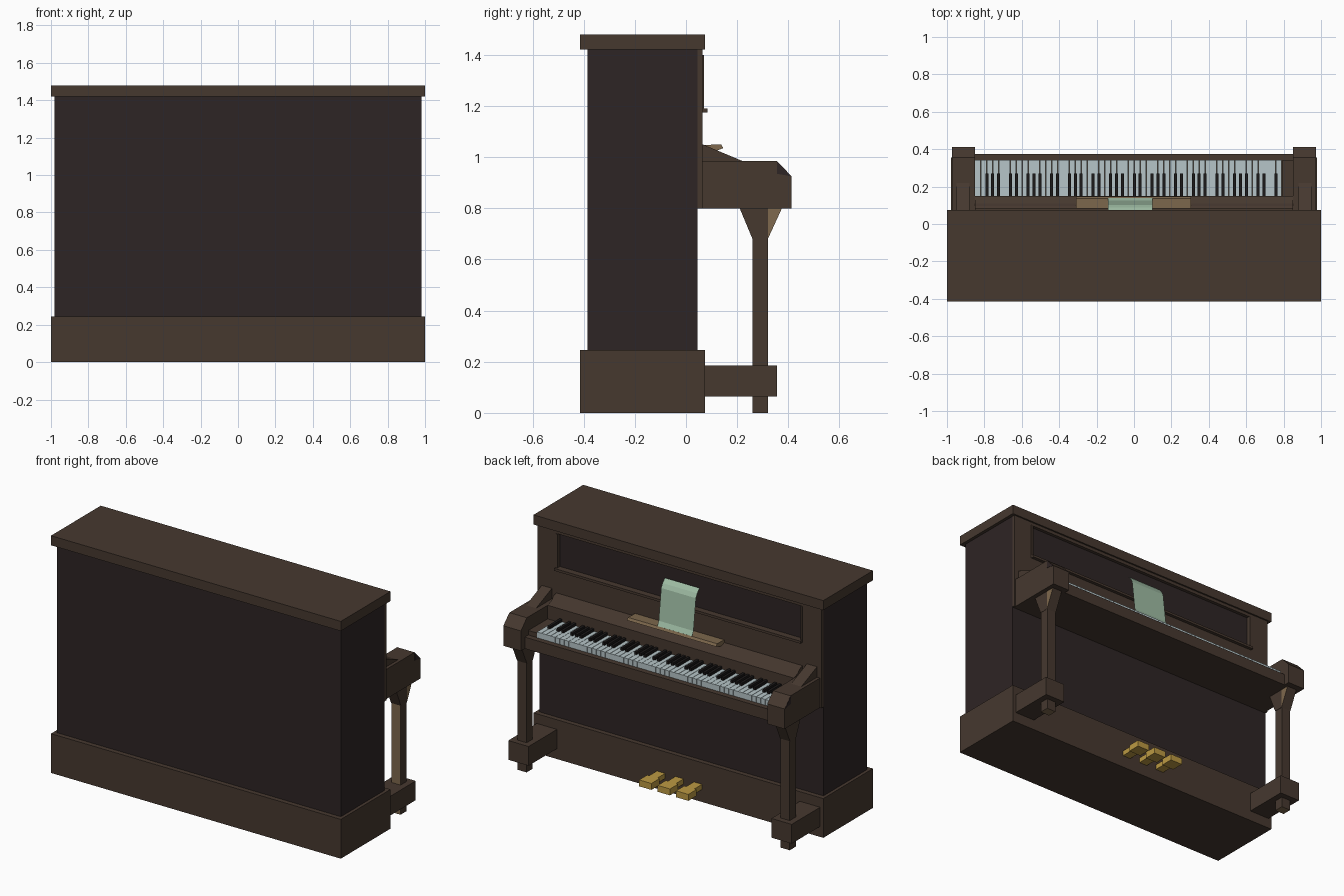
import bpy, bmesh
from mathutils import Vector

if "Cube" in bpy.data.objects:
    bpy.data.objects.remove(bpy.data.objects["Cube"])


def material(name, rgb):
    m = bpy.data.materials.new(name)
    m.diffuse_color = (*rgb, 1)
    m.use_nodes = True
    m.node_tree.nodes["Principled BSDF"].inputs["Base Color"].default_value = m.diffuse_color
    return m


BROWN = material("brown wood", (0.061, 0.0395, 0.028))
DARK = material("dark panel wood", (0.027, 0.018, 0.018))
TAN = material("tan wood", (0.21, 0.14, 0.075))
GREEN = material("pale green paper", (0.35, 0.51, 0.375))
IVORY = material("ivory grey", (0.47, 0.56, 0.58))
BLACK = material("key black", (0.011, 0.009, 0.009))
GOLD = material("pedal gold", (0.50, 0.32, 0.055))


def finish(name, bm, *mats):
    me = bpy.data.meshes.new(name)
    bm.to_mesh(me)
    bm.free()
    for m in mats:
        me.materials.append(m)
    ob = bpy.data.objects.new(name, me)
    bpy.context.collection.objects.link(ob)
    return ob


def add_box(bm, x0, x1, y0, y1, z0, z1):
    vs = bmesh.ops.create_cube(bm, size=1)["verts"]
    for v in vs:
        v.co = Vector((x0 if v.co.x < 0 else x1,
                       y0 if v.co.y < 0 else y1,
                       z0 if v.co.z < 0 else z1))
    return vs


def boxes(name, dims, mat):
    bm = bmesh.new()
    for d in dims:
        add_box(bm, *d)
    return finish(name, bm, mat)


def add_prism(bm, profile, x0, x1):
    """Closed (y, z) profile extruded along x."""
    face = bm.faces.new([bm.verts.new((x0, y, z)) for y, z in profile])
    out = bmesh.ops.extrude_face_region(bm, geom=[face])["geom"]
    for v in out:
        if isinstance(v, bmesh.types.BMVert):
            v.co.x = x1
    bmesh.ops.recalc_face_normals(bm, faces=bm.faces)


def prism(name, profile, x0, x1, mat):
    bm = bmesh.new()
    add_prism(bm, profile, x0, x1)
    return finish(name, bm, mat)


# Case
boxes("base_plinth", [(-1, 1, -0.415, 0.075, 0, 0.245)], BROWN)
boxes("case_body", [(-0.98, 0.98, -0.385, 0.045, 0.245, 1.42)], DARK)
boxes("top_lid", [(-1, 1, -0.415, 0.075, 1.42, 1.48)], BROWN)

# Upper frame around the recessed panel
boxes("upper_frame", [
    (-0.98, -0.85, 0.045, 0.065, 0.80, 1.42),
    (0.85, 0.98, 0.045, 0.065, 0.80, 1.42),
    (-0.85, 0.85, 0.045, 0.065, 0.80, 1.175),
    (-0.85, 0.85, 0.045, 0.065, 1.40, 1.42)], BROWN)
boxes("panel_trim", [
    (-0.85, 0.85, 0.045, 0.085, 1.175, 1.19),
    (-0.85, -0.838, 0.045, 0.07, 1.19, 1.40),
    (0.838, 0.85, 0.045, 0.07, 1.19, 1.40)], BROWN)

# Keyboard housing
prism("fallboard", [(0.065, 0.80), (0.15, 0.80), (0.15, 0.985), (0.11, 1.0),
                    (0.095, 1.02), (0.065, 1.03)], -0.85, 0.85, BROWN)
boxes("keybed", [(-0.85, 0.85, 0.15, 0.34, 0.80, 0.87)], BROWN)
boxes("key_rail", [(-0.85, 0.85, 0.34, 0.375, 0.80, 0.872)], BROWN)
boxes("key_block", [(0.79, 0.85, 0.15, 0.34, 0.87, 0.90)], BROWN)

# Keys: 52 white, with black keys grouped in threes and twos
N, X0 = 52, -0.85
W = 1.64 / N
boxes("white_keys", [(X0 + i * W + 0.001, X0 + (i + 1) * W - 0.001,
                      0.15, 0.342, 0.865, 0.908) for i in range(N)], IVORY)
boxes("black_keys", [(X0 + i * W - 0.008, X0 + i * W + 0.008,
                      0.15, 0.27, 0.90, 0.925)
                     for i in range(1, N) if i % 7 in (0, 2, 3, 4, 6)], BLACK)

# Music shelf and curved sheet
prism("music_shelf", [(0.065, 1.047), (0.137, 1.05), (0.146, 1.035),
                      (0.11, 1.022), (0.065, 1.015)], -0.31, 0.305, TAN)
bm = bmesh.new()
rows = [[bm.verts.new((x, y, z)) for x in (0.10, -0.14)] for y, z in
        [(0.14, 1.052), (0.126, 1.08), (0.105, 1.25), (0.102, 1.275),
         (0.088, 1.30), (0.066, 1.325)]]
for a, b in zip(rows, rows[1:]):
    bm.faces.new((a[0], a[1], b[1], b[0]))
finish("music_sheet", bm, GREEN)

# Arms, shoulders and dark arm corners
for side, s in (("left", -1), ("right", 1)):
    prism(side + "_arm", [(0.045, 0.80), (0.413, 0.80), (0.413, 0.925),
                          (0.355, 0.985), (0.045, 0.985)],
          s * 0.85, s * 0.97, BROWN)
    prism(side + "_shoulder", [(0.065, 0.985), (0.22, 0.985), (0.065, 1.05)],
          s * 0.88, s * 0.95, BROWN)
    prism(side + "_arm_corner", [(0.355, 0.983), (0.355, 0.935), (0.411, 0.925)],
          s * 0.969, s * 0.972, DARK)

    # Leg: shaft, flared top with tan inner faces, and foot block
    cx = s * 0.908
    bm = bmesh.new()
    add_box(bm, cx - 0.032, cx + 0.032, 0.26, 0.32, 0, 0.70)
    add_prism(bm, [(0.26, 0.68), (0.32, 0.68), (0.32, 0.80), (0.21, 0.80)],
              cx - 0.034, cx + 0.034)
    add_prism(bm, [(0.32, 0.68), (0.375, 0.80), (0.32, 0.80)],
              cx - 0.034, cx + 0.034)
    for f in bm.faces:
        c = f.calc_center_median()
        wedge = c.y > 0.325 and f.normal.x > 0.5
        if wedge or f.normal.y < -0.95 or (f.normal.z < -0.9 and c.z < 0.01):
            f.material_index = 1
    finish(side + "_leg", bm, BROWN, TAN)
    boxes(side + "_foot", [(cx - 0.07, cx + 0.07, 0.075, 0.355, 0.065, 0.185)], BROWN)

# Pedals
for name, x in (("left", -0.135), ("middle", -0.008), ("right", 0.12)):
    boxes(name + "_pedal", [
        (x - 0.028, x + 0.028, 0.07, 0.15, 0.078, 0.11),
        (x - 0.042, x + 0.042, 0.15, 0.23, 0.07, 0.11)], GOLD)
